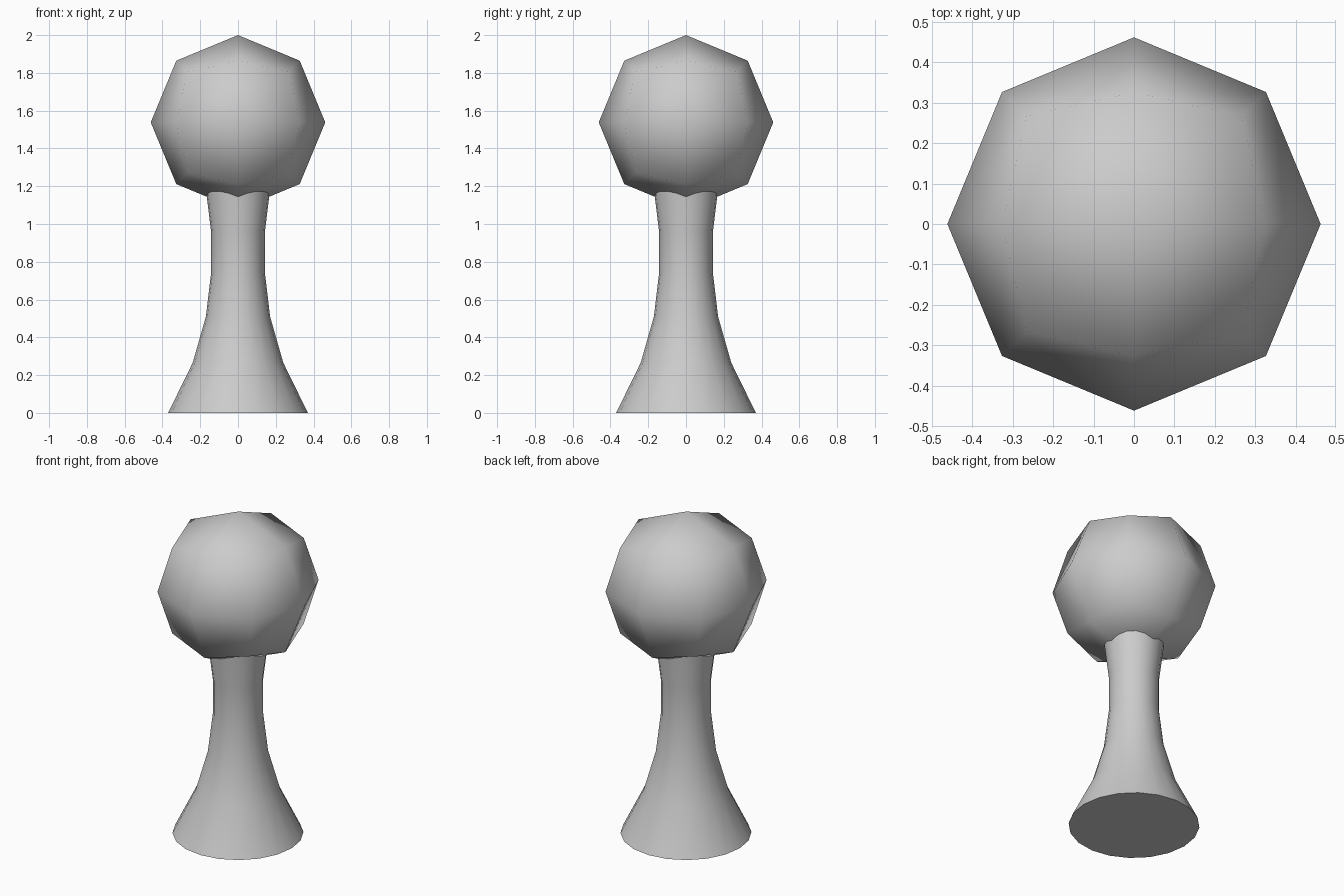
import bpy, bmesh, math
from mathutils import Vector

if "Cube" in bpy.data.objects:
    bpy.data.objects.remove(bpy.data.objects["Cube"])


def finish(name, bm):
    bmesh.ops.recalc_face_normals(bm, faces=bm.faces)
    mesh = bpy.data.meshes.new(name)
    bm.to_mesh(mesh)
    bm.free()
    ob = bpy.data.objects.new(name, mesh)
    bpy.context.collection.objects.link(ob)
    bpy.ops.object.select_all(action='DESELECT')
    ob.select_set(True)
    bpy.context.view_layer.objects.active = ob
    bpy.ops.object.shade_smooth_by_angle(angle=math.radians(60))
    return ob


# flared stem: lathed profile, capped at both ends
SIDES = 20
profile = [(0.37, 0), (0.24, 0.265), (0.17, 0.51), (0.142, 0.745),
           (0.142, 0.955), (0.167, 1.16), (0.17, 1.22)]
bm = bmesh.new()
rings = [[bm.verts.new((r * math.cos(2 * math.pi * i / SIDES),
                        r * math.sin(2 * math.pi * i / SIDES), z))
          for i in range(SIDES)] for r, z in profile]
for low, high in zip(rings, rings[1:]):
    for i in range(SIDES):
        j = (i + 1) % SIDES
        bm.faces.new((low[i], low[j], high[j], high[i]))
bm.faces.new(rings[0])
bm.faces.new(rings[-1])
finish("stem", bm)

# head: once-subdivided cube pushed out to a sphere
RADIUS, CENTRE = 0.462, Vector((0, 0, 1.538))
bm = bmesh.new()
bmesh.ops.create_cube(bm, size=2)
bmesh.ops.subdivide_edges(bm, edges=bm.edges[:], cuts=1, use_grid_fill=True)
# split each quad between its two edge midpoints
for f in bm.faces[:]:
    mids = [v for v in f.verts if abs(v.co.length_squared - 2) < 0.01]
    bmesh.utils.face_split(f, mids[0], mids[1])
for v in bm.verts:
    v.co = CENTRE + v.co.normalized() * RADIUS
finish("head", bm)
